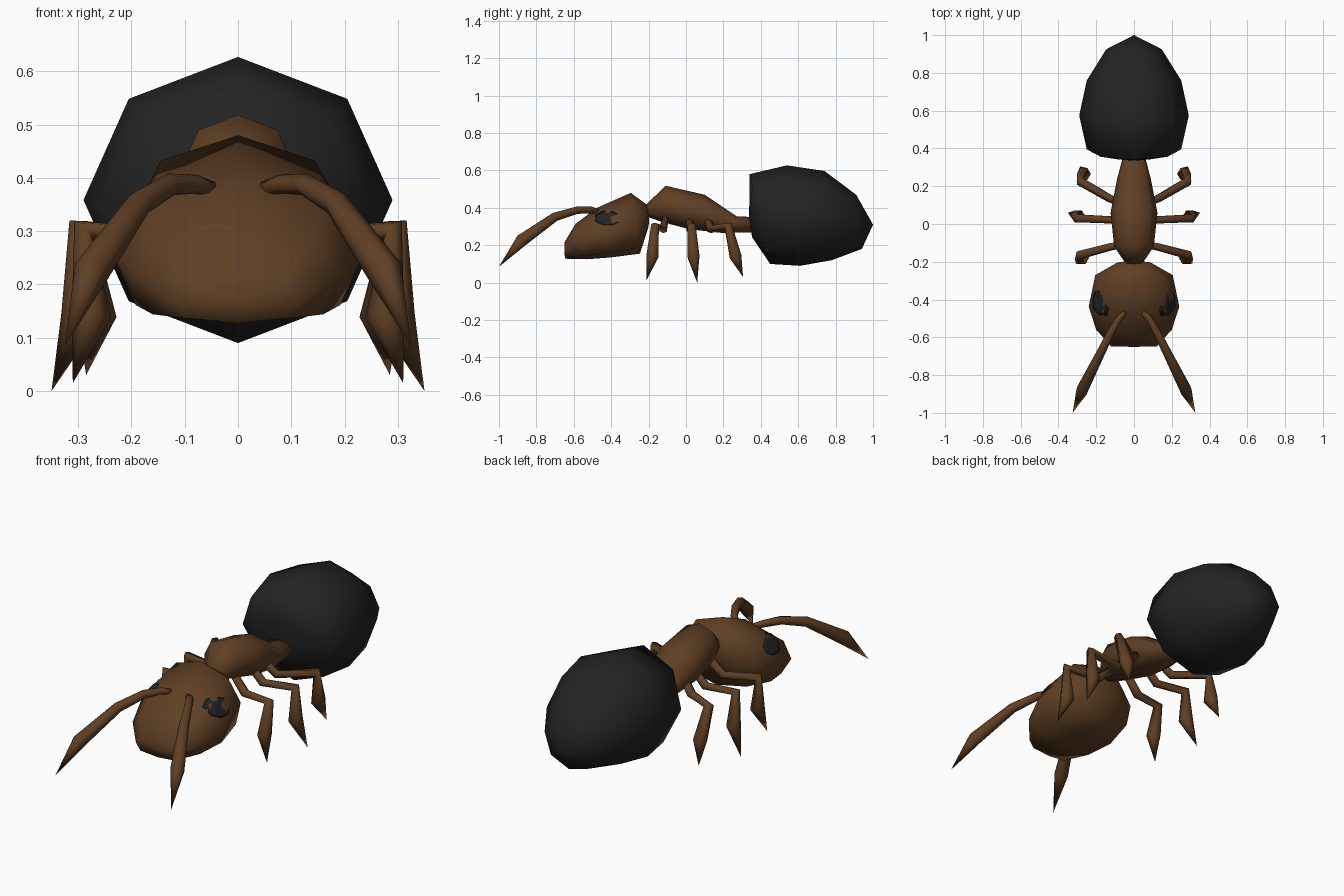
import bpy, bmesh, math
from mathutils import Vector
from mathutils.bvhtree import BVHTree

if "Cube" in bpy.data.objects:
    bpy.data.objects.remove(bpy.data.objects["Cube"])


def material(name, rgb):
    m = bpy.data.materials.new(name)
    m.diffuse_color = (*rgb, 1)
    m.use_nodes = True
    m.node_tree.nodes["Principled BSDF"].inputs["Base Color"].default_value = m.diffuse_color
    return m


brown = material("brown shell", (0.115, 0.05, 0.018))
black = material("black shell", (0.017, 0.017, 0.017))


def finish(bm, name, mat, mirror=False):
    bmesh.ops.recalc_face_normals(bm, faces=bm.faces)
    for f in bm.faces:
        f.smooth = True
    me = bpy.data.meshes.new(name)
    bm.to_mesh(me)
    bm.free()
    me.materials.append(mat)
    ob = bpy.data.objects.new(name, me)
    bpy.context.collection.objects.link(ob)
    if mirror:
        ob.modifiers.new("Mirror", 'MIRROR')
    return ob


def skin(bm, rings):
    """Join rings of points into a closed skin; a ring of one point is a tip."""
    rings = [[bm.verts.new(p) for p in r] for r in rings]
    for a, b in zip(rings, rings[1:]):
        n = max(len(a), len(b))
        for i in range(n):
            j = (i + 1) % n
            if len(a) == 1:
                bm.faces.new((a[0], b[i], b[j]))
            elif len(b) == 1:
                bm.faces.new((a[i], a[j], b[0]))
            else:
                bm.faces.new((a[i], a[j], b[j], b[i]))
    for r in (rings[0], rings[-1]):
        if len(r) > 1:
            bm.faces.new(r)


def body(name, mat, sections, low=0.707):
    """Eight-sided body; each section is top (y, z), bottom (y, z), half width."""
    rings = []
    for s in sections:
        if len(s) == 2:
            rings.append([Vector((0, *s))])
            continue
        top, bot, w = Vector((0, s[0], s[1])), Vector((0, s[2], s[3])), s[4]
        mid, up = (top + bot) / 2, (top - bot) / 2
        ring = []
        for k in range(8):
            a = k * math.pi / 4
            f = low / 0.707 if k in (3, 5) else 1
            ring.append(mid + up * math.cos(a) * f + Vector((w * math.sin(a) * f, 0, 0)))
        rings.append(ring)
    bm = bmesh.new()
    skin(bm, rings)
    return finish(bm, name, mat)


def limb(name, path, sides=6):
    """Tapered mirrored limb; path points are x, y, z, radius."""
    pts = [Vector(p[:3]) for p in path]
    rings = []
    for i, p in enumerate(pts):
        r = path[i][3]
        if r == 0:
            rings.append([p])
            continue
        t = Vector((0, 0, 0))
        if i > 0:
            t += (p - pts[i - 1]).normalized()
        if i < len(pts) - 1:
            t += (pts[i + 1] - p).normalized()
        t.normalize()
        u = t.cross(Vector((0, 1, 0))).normalized()
        v = t.cross(u)
        rings.append([p + r * (u * math.cos(a) + v * math.sin(a))
                      for a in (k * math.tau / sides for k in range(sides))])
    bm = bmesh.new()
    skin(bm, rings)
    return finish(bm, name, brown, mirror=True)


# abdomen
body("abdomen", black, [
    (0.335, 0.33), (0.34, 0.45, 0.355, 0.24, 0.12), (0.34, 0.58, 0.45, 0.10, 0.25),
    (0.54, 0.627, 0.61, 0.09, 0.29), (0.74, 0.597, 0.78, 0.12, 0.25),
    (0.91, 0.47, 0.94, 0.18, 0.147), (1.0, 0.31)])

# thorax with waist
body("thorax", brown, [
    (-0.23, 0.40, -0.20, 0.35, 0.04), (-0.11, 0.518, -0.13, 0.325, 0.105),
    (0.10, 0.47, 0.02, 0.285, 0.124), (0.27, 0.355, 0.20, 0.265, 0.09),
    (0.37, 0.35, 0.37, 0.27, 0.055)])

# head
head = body("head", brown, [
    (-0.195, 0.37), (-0.21, 0.417, -0.20, 0.30, 0.09), (-0.295, 0.48, -0.246, 0.155, 0.205),
    (-0.476, 0.40, -0.40, 0.135, 0.24), (-0.59, 0.315, -0.53, 0.125, 0.20),
    (-0.65, 0.215, -0.647, 0.128, 0.12), (-0.65, 0.17)], low=0.80)

# eyes: thin patches laid on the sides of the head
tree = BVHTree.FromPolygons([v.co for v in head.data.vertices],
                            [p.vertices for p in head.data.polygons])


def on_head(y, z):
    hit, normal, _, _ = tree.ray_cast(Vector((1, y, z)), Vector((-1, 0, 0)))
    return hit + normal * 0.006


bm = bmesh.new()
eye_rings = [[on_head(-0.418, 0.341)]]
for s in (0.35, 0.7, 1):
    eye_rings.append([on_head(-0.418 + 0.07 * s * math.cos(a), 0.341 + 0.04 * s * math.sin(a))
                      for a in ((k + 0.5) * math.pi / 4 for k in range(8))])
eye_rings.append([Vector((0.17, -0.418, 0.33))])
skin(bm, eye_rings)
finish(bm, "eyes", black, mirror=True)

# antennae
limb("antennae", [(0.04, -0.46, 0.375, 0.015), (0.08, -0.50, 0.388, 0.018),
                  (0.125, -0.58, 0.388, 0.021), (0.185, -0.70, 0.352, 0.024),
                  (0.275, -0.88, 0.225, 0.034), (0.325, -1.0, 0.085, 0)])

# legs: hip y, knee (x, y), shin (x, y), foot (x, y, z)
for name, hip, knee, shin, foot in (
        ("front_legs", -0.11, (0.29, -0.165), (0.275, -0.18), (0.31, -0.21, 0.015)),
        ("middle_legs", 0.02, (0.30, 0.03), (0.295, 0.04), (0.35, 0.06, 0.0)),
        ("rear_legs", 0.11, (0.285, 0.225), (0.265, 0.265), (0.285, 0.305, 0.03))):
    bend = hip + (knee[1] - hip) * 0.2
    limb(name, [(0.06, hip, 0.35, 0.02), (0.125, bend, 0.285, 0.022),
                (*knee, 0.303, 0.024), (*shin, 0.14, 0.037), (*foot, 0)])
